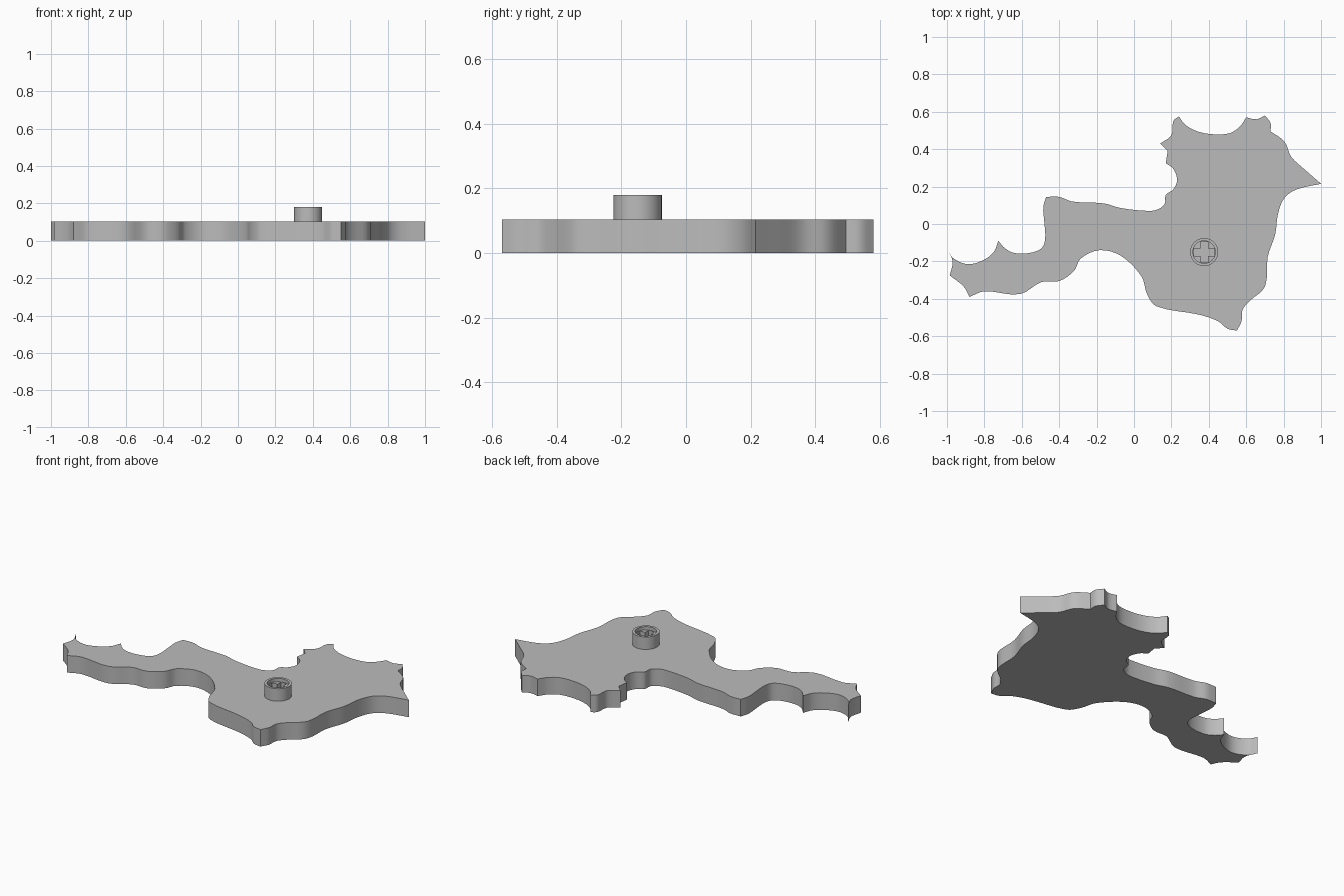
import bpy
import bmesh
import math
from mathutils import Vector

PLATE_TOP = 0.104
KNOB_TOP = 0.18
KNOB_CENTER = Vector((0.375, -0.15))

# Plate outline in hundredths of a unit, clockwise from the far left tip
OUTLINE = [
    (-100, -13), (-97, -18), (-89, -21.5), (-81, -19.5), (-75, -15), (-72.5, -9),
    (-69, -13), (-64, -15.5), (-56, -15.5), (-49.5, -13), (-47.5, -8), (-48, 1.5),
    (-48.5, 9), (-47, 14.5), (-40, 14.5), (-33, 12), (-16, 11), (-7, 8.5),
    (9, 7), (14, 8.5), (16.5, 11), (17, 15.5), (21, 18.5), (23, 23.5), (21, 29.5),
    (17, 32.5), (18, 39), (14, 43), (20, 47.5), (21, 55), (24, 57.5), (27.5, 53),
    (34, 49.5), (42, 48), (51, 48.5), (56.5, 52), (60, 57), (65.5, 56), (70, 58),
    (73, 54), (73, 49.5), (80.5, 44), (84, 36), (92, 28.5), (100, 21.5), (87, 18.5),
    (80.5, 14), (77, 5.5), (75.5, -5.5), (71.5, -17.5), (70, -33.5), (62, -41),
    (58, -46), (57.5, -52), (55, -57), (50, -56), (45, -52), (35, -48.5),
    (12, -44), (7, -37.5), (4, -28), (-7, -17), (-18.5, -14), (-28.5, -18.5),
    (-32, -25), (-40, -30.5), (-49.5, -31), (-61, -37.5), (-80, -36), (-88, -39),
    (-91, -33.5), (-98.5, -27.5), (-97, -20),
]


def smooth_outline(points, steps=4, corner=math.radians(50)):
    """Round a closed outline with cubic spans, keeping sharp corners."""
    pts = [Vector(p) / 100 for p in points]
    count = len(pts)
    result = []
    for i in range(count):
        a, b = pts[i], pts[(i + 1) % count]
        before, after = pts[i - 1], pts[(i + 2) % count]
        chord = b - a
        tangent_a = tangent_b = chord
        if (a - before).angle(chord) < corner:
            tangent_a = (b - before).normalized() * chord.length
        if chord.angle(after - b) < corner:
            tangent_b = (after - a).normalized() * chord.length
        for s in range(steps):
            t = s / steps
            u = 1 - t
            result.append(a * u**3 + (a * 3 + tangent_a) * u * u * t
                          + (b * 3 - tangent_b) * u * t * t + b * t**3)
    return result


def circle(radius, sides=48):
    angles = [math.tau * i / sides for i in range(sides)]
    return [KNOB_CENTER + Vector((math.cos(a), math.sin(a))) * radius for a in angles]


def cross(reach, half_width):
    """Plus-shaped loop made from one arm turned four times."""
    arm = [(half_width, half_width), (reach, half_width),
           (reach, -half_width)]
    loop = []
    for turn in range(4):
        c, s = round(math.cos(-turn * math.pi / 2)), round(math.sin(-turn * math.pi / 2))
        loop += [KNOB_CENTER + Vector((x * c - y * s, x * s + y * c)) for x, y in arm]
    return loop


def extrude_loops(name, loops, bottom, top, material):
    """Fill closed loops (inner ones become holes) and give them thickness."""
    curve = bpy.data.curves.new(name, 'CURVE')
    curve.dimensions = '2D'
    curve.fill_mode = 'BOTH'
    curve.extrude = (top - bottom) / 2
    for loop in loops:
        spline = curve.splines.new('POLY')
        spline.points.add(len(loop) - 1)
        spline.use_cyclic_u = True
        for point, p in zip(spline.points, loop):
            point.co = (p.x, p.y, 0, 1)
    source = bpy.data.objects.new(name + " curve", curve)
    bpy.context.collection.objects.link(source)
    bpy.context.view_layer.update()
    graph = bpy.context.evaluated_depsgraph_get()
    mesh = bpy.data.meshes.new_from_object(source.evaluated_get(graph))
    bpy.data.objects.remove(source)

    # Weld the caps to the walls
    bm = bmesh.new()
    bm.from_mesh(mesh)
    bmesh.ops.remove_doubles(bm, verts=bm.verts, dist=0.00001)
    bmesh.ops.translate(bm, verts=bm.verts, vec=(0, 0, (top + bottom) / 2))
    bmesh.ops.recalc_face_normals(bm, faces=bm.faces)
    bm.to_mesh(mesh)
    bm.free()

    mesh.materials.clear()
    mesh.materials.append(material)
    obj = bpy.data.objects.new(name, mesh)
    bpy.context.collection.objects.link(obj)
    bpy.ops.object.select_all(action='DESELECT')
    obj.select_set(True)
    bpy.context.view_layer.objects.active = obj
    bpy.ops.object.shade_smooth_by_angle(angle=math.radians(30))
    return obj


default_cube = bpy.data.objects.get("Cube")
if default_cube:
    bpy.data.objects.remove(default_cube)

grey = bpy.data.materials.new("plain grey")
grey.use_nodes = True
grey.diffuse_color = (0.5, 0.5, 0.5, 1)
grey.node_tree.nodes["Principled BSDF"].inputs["Base Color"].default_value = grey.diffuse_color

# Irregular flat plate
extrude_loops("plate", [smooth_outline(OUTLINE)], 0, PLATE_TOP, grey)

# Knob: raised rim around a lower core with a cross-shaped socket
extrude_loops("knob_rim", [circle(0.075), circle(0.06)], PLATE_TOP, KNOB_TOP, grey)
extrude_loops("knob_core", [circle(0.06), cross(0.055, 0.02)], PLATE_TOP, KNOB_TOP - 0.02, grey)
